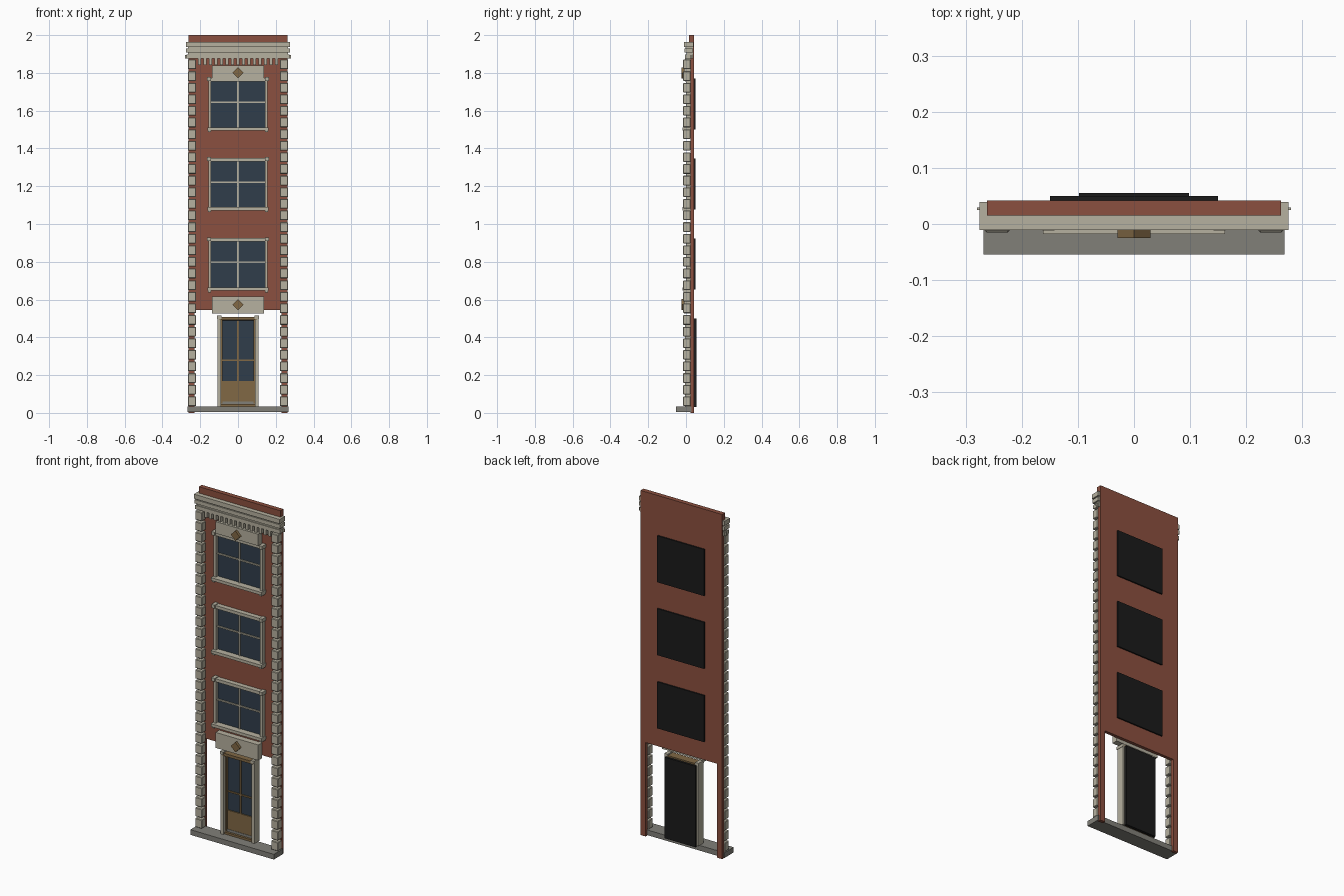
import bpy
import bmesh
from math import pi
from mathutils import Matrix

cube = bpy.data.objects.get("Cube")
if cube:
    bpy.data.objects.remove(cube, do_unlink=True)


def material(name, rgb):
    m = bpy.data.materials.new(name)
    m.use_nodes = True
    m.diffuse_color = (*rgb, 1)
    m.node_tree.nodes["Principled BSDF"].inputs["Base Color"].default_value = (*rgb, 1)
    return m


BRICK = material("red brick", (0.26, 0.08, 0.05))
STONE = material("pale stone", (0.47, 0.44, 0.35))
SLAB = material("grey stone", (0.22, 0.215, 0.19))
GLASS = material("dark blue glass", (0.03, 0.048, 0.07))
BRASS = material("brass brown", (0.22, 0.14, 0.06))
BLACK = material("black backing", (0.011, 0.011, 0.011))


def boxes(name, mat, spans, bevel=0):
    """One object from boxes given as (x0, x1, y0, y1, z0, z1)."""
    bm = bmesh.new()
    for x0, x1, y0, y1, z0, z1 in spans:
        mid = Matrix.Translation(((x0 + x1) / 2, (y0 + y1) / 2, (z0 + z1) / 2))
        size = Matrix.Diagonal((x1 - x0, y1 - y0, z1 - z0, 1))
        bmesh.ops.create_cube(bm, size=1, matrix=mid @ size)
    mesh = bpy.data.meshes.new(name)
    bm.to_mesh(mesh)
    bm.free()
    mesh.materials.append(mat)
    obj = bpy.data.objects.new(name, mesh)
    bpy.context.collection.objects.link(obj)
    if bevel:
        mod = obj.modifiers.new("chamfer", "BEVEL")
        mod.width, mod.segments = bevel, 1
    return obj


def wide(w, y0, y1, z0, z1):
    """Span centred on x = 0."""
    return (-w, w, y0, y1, z0, z1)


def pair(x0, x1, *rest):
    """The same span on both sides."""
    return [(x0, x1, *rest), (-x1, -x0, *rest)]


# Wall, corner strips and parapet
FRONT, BACK = 0.024, 0.042
boxes("brick_wall", BRICK, [wide(0.262, FRONT, BACK, 0.545, 1.9)]
      + pair(0.23, 0.262, FRONT, BACK, 0, 0.545))
boxes("parapet", BRICK, [wide(0.262, 0.015, BACK, 1.9, 2.0)])
boxes("base_slab", SLAB, [wide(0.268, -0.054, 0.03, 0.004, 0.034)])

# Corner stones
STEP = 0.0615
quoins = []
for i in range(30):
    z = 0.036 + i * STEP
    quoins += pair(0.222, 0.266, -0.015, FRONT, z, z + 0.051)
boxes("corner_stones", STONE, quoins, 0.003)

# Cornice in stepped bands, with dentils beneath
boxes("cornice", STONE, [
    wide(0.275, -0.011, 0.039, 1.937, 1.963),
    wide(0.266, -0.002, 0.037, 1.93, 1.937),
    wide(0.275, -0.007, 0.038, 1.908, 1.93),
    wide(0.266, 0.002, 0.037, 1.897, 1.908),
    wide(0.272, -0.004, 0.037, 1.875, 1.897),
    wide(0.28, 0.025, 0.029, 1.877, 1.895)])
boxes("dentils", STONE,
      [(x - 0.008, x + 0.008, -0.004, FRONT, 1.843, 1.876)
       for x in (0.029 * i for i in range(-7, 8))])


# Windows
def window(label, z):
    top, low = z + 0.122, z - 0.132
    boxes(label + "_glass", GLASS, [wide(0.147, 0.019, FRONT, low, top)])
    boxes(label + "_backing", BLACK, [wide(0.15, BACK, 0.05, z - 0.135, z + 0.135)])
    boxes(label + "_frame", STONE,
          pair(0.142, 0.157, 0, FRONT, low, top)
          + [wide(0.157, -0.004, FRONT, top - 0.002, top + 0.016),
             wide(0.162, -0.018, FRONT, low - 0.008, low + 0.009)]
          + pair(0.142, 0.163, -0.012, FRONT, top, top + 0.02)
          + pair(0.142, 0.16, -0.012, FRONT, low - 0.017, low - 0.008))
    boxes(label + "_glazing_bars", STONE,
          [wide(0.004, 0.012, 0.02, low, top),
           wide(0.142, 0.012, 0.02, z + 0.006, z + 0.014)])


for label, z in (("upper_window", 1.635), ("middle_window", 1.212), ("lower_window", 0.787)):
    window(label, z)


# Stone panels, each with a diamond boss
def panel(label, z0, z1, zc):
    boxes(label + "_panel", STONE, [wide(0.137, -0.01, FRONT, z0, z1)])
    boss = boxes(label + "_diamond", BRASS, [wide(0.0205, -0.025, -0.01, -0.0205, 0.0205)])
    boss.rotation_euler.y = pi / 4
    boss.location.z = zc


panel("upper", 1.772, 1.84, 1.8)
panel("lower", 0.527, 0.617, 0.573)

# Door
boxes("door_backing", BLACK, [wide(0.098, 0.04, 0.055, 0.03, 0.5)])
boxes("door_jambs", STONE, pair(0.09, 0.108, -0.004, 0.042, 0.034, 0.5)
      + pair(0.088, 0.11, -0.01, 0.042, 0.498, 0.515))
boxes("door_glass", GLASS, [wide(0.085, 0.026, 0.04, 0.17, 0.49)])
boxes("door_leaf", BRASS,
      [wide(0.09, 0.02, 0.04, 0.06, 0.17),
       wide(0.004, 0.02, 0.028, 0.17, 0.49),
       wide(0.085, 0.02, 0.028, 0.275, 0.283),
       wide(0.098, -0.006, 0.042, 0.492, 0.508)]
      + pair(0.083, 0.09, 0.015, 0.04, 0.05, 0.492))
boxes("door_threshold", BRASS, [wide(0.09, 0.005, 0.04, 0.034, 0.046)])
boxes("door_kick_rail", SLAB, [wide(0.09, 0.018, 0.04, 0.046, 0.06)])
